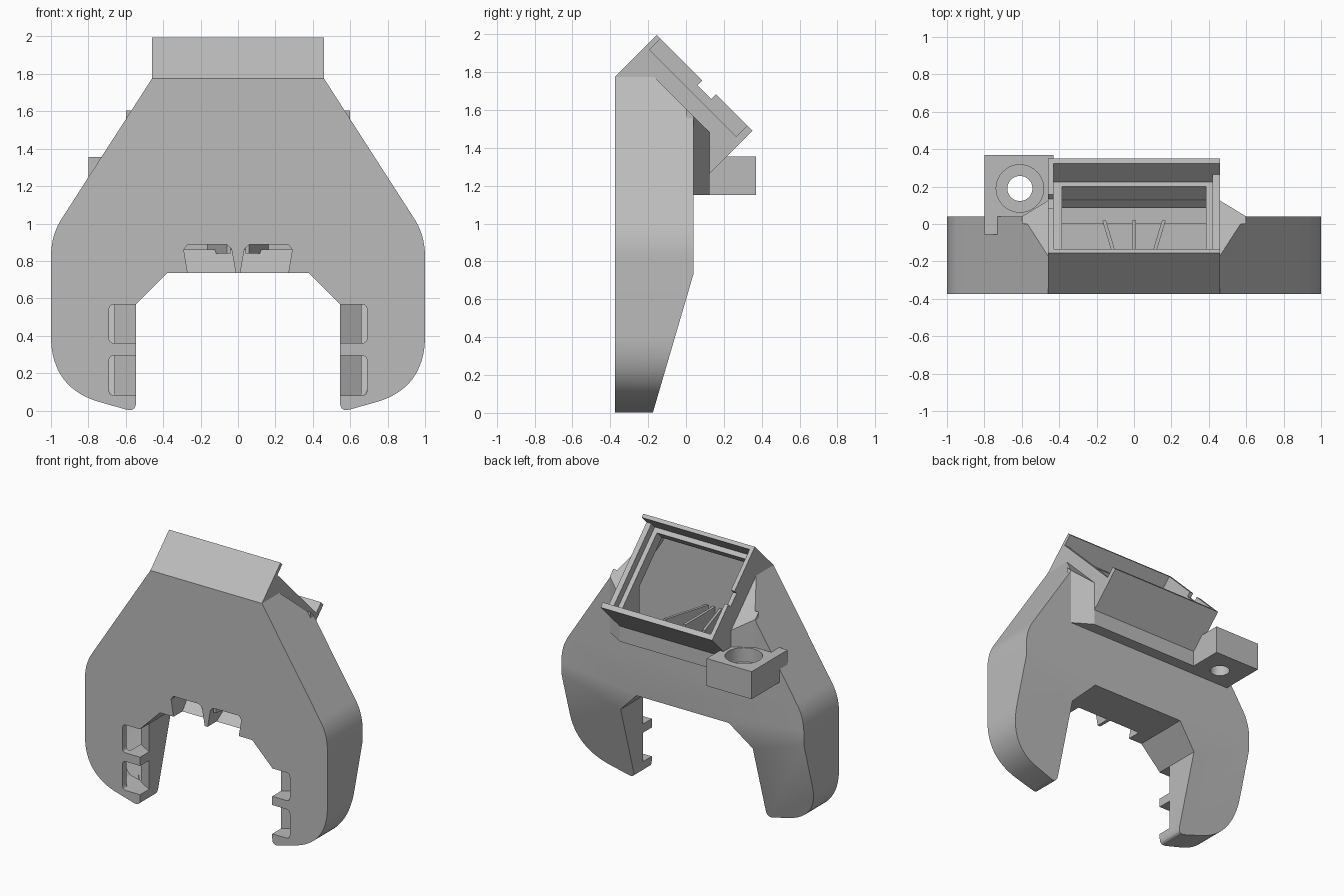
import bpy, bmesh, math
from mathutils import Vector

cube = bpy.data.objects.get("Cube")
if cube:
    bpy.data.objects.remove(cube, do_unlink=True)

grey = bpy.data.materials.new("plain_grey")
grey.use_nodes = True
grey.diffuse_color = (0.5, 0.5, 0.5, 1)
grey.node_tree.nodes["Principled BSDF"].inputs["Base Color"].default_value = (0.5, 0.5, 0.5, 1)


def prism(name, pts, axis, start, end):
    """Extrude a 2D outline along an axis; end may be a function of the outline point."""
    place = {"x": lambda p, t: (t, p[0], p[1]),
             "y": lambda p, t: (p[0], t, p[1]),
             "z": lambda p, t: (p[0], p[1], t)}[axis]
    finish = end if callable(end) else (lambda p: end)
    bm = bmesh.new()
    low = [bm.verts.new(place(p, start)) for p in pts]
    high = [bm.verts.new(place(p, finish(p))) for p in pts]
    bm.faces.new(low)
    bm.faces.new(high)
    for i in range(len(pts)):
        j = (i + 1) % len(pts)
        bm.faces.new((low[i], low[j], high[j], high[i]))
    bmesh.ops.recalc_face_normals(bm, faces=bm.faces)
    mesh = bpy.data.meshes.new(name)
    bm.to_mesh(mesh)
    bm.free()
    mesh.materials.append(grey)
    ob = bpy.data.objects.new(name, mesh)
    bpy.context.collection.objects.link(ob)
    return ob


def combine(target, tool, operation):
    mod = target.modifiers.new("combine", "BOOLEAN")
    mod.operation, mod.solver, mod.object = operation, "EXACT", tool
    bpy.context.view_layer.objects.active = target
    bpy.ops.object.modifier_apply(modifier=mod.name)
    bpy.data.objects.remove(tool, do_unlink=True)


def bezier(a, b, c, n=10):
    a, b, c = Vector(a), Vector(b), Vector(c)
    return [tuple(a * (1 - t) ** 2 + b * 2 * t * (1 - t) + c * t * t)
            for t in (i / n for i in range(n + 1))]


def mirrored(half):
    return half + [(-x, z) for x, z in reversed(half)]


def rect(x0, x1, y0, y1):
    return [(x0, y0), (x1, y0), (x1, y1), (x0, y1)]


def soft_rect(x0, x1, z0, z1, r=0.03):
    corners = [Vector(p) for p in rect(x0, x1, z0, z1)]
    pts = []
    for i, c in enumerate(corners):
        before = (corners[i - 1] - c).normalized() * r
        after = (corners[(i + 1) % 4] - c).normalized() * r
        pts += bezier(c + before, c, c + after, 4)
    return pts


def tilted(s0, s1, c0, c1):
    """Rectangle in the socket's 45 degree frame: s runs downhill, c is height."""
    return [((s + c) / 2, (c - s) / 2) for s, c in rect(s0, s1, c0, c1)]


def circle(x, y, r, n=40):
    return [(x + r * math.cos(2 * math.pi * i / n), y + r * math.sin(2 * math.pi * i / n))
            for i in range(n)]


# Forked body: front outline trimmed by the side outline
outline = ([(0.46, 1.775)] + bezier((0.94, 1.03), (1, 0.94), (1, 0.82))
           + bezier((1, 0.4), (1, 0.11), (0.72, 0.04), 16)
           + bezier((0.6, 0.006), (0.545, -0.01), (0.545, 0.045), 5)
           + [(0.545, 0.57), (0.38, 0.735)])
duct = prism("duct_body", mirrored(outline), "y", -0.375, 0.5)
side = [(-0.6, -0.2), (-0.6, 2.205), (0.04, 1.565), (0.04, 0.735), (-0.234, -0.2)]
combine(duct, prism("side_trim", side, "x", -1.2, 1.2), "INTERSECT")

# Rear swelling under the socket, topped by the 45 degree plane
swelling = prism("rear_swelling", [(-0.6, 0.04), (-0.6, 0), (0.6, 0), (0.6, 0.04),
                                   (0.46, 0.125), (-0.46, 0.125)],
                 "z", 1.15, lambda p: 1.605 - p[1])
combine(duct, swelling, "UNION")

# Tilted fan socket and screw tab
socket = [(-0.375, 1.775), (-0.155, 1.995), (0.35, 1.49), (0.125, 1.265),
          (0.1, 1.2), (-0.05, 1.2), (-0.3, 1.6)]
combine(duct, prism("fan_socket", socket, "x", -0.46, 0.46), "UNION")
combine(duct, prism("screw_tab", rect(-0.8, -0.43, -0.055, 0.37), "z", 1.15, 1.355), "UNION")

# Hollow air chamber
chamber_half = [(0.39, 1.8), (0.425, 1.73), (0.89, 1.01), (0.95, 0.82), (0.95, 0.42),
                (0.88, 0.21), (0.76, 0.1), (0.66, 0.08), (0.66, 0.6), (0.43, 0.86)]
chamber = prism("chamber", mirrored(chamber_half), "y", -0.33, 0.4)
chamber_side = [(-0.5, 0), (-0.5, 2.03), (0, 1.53), (0, 0.745), (-0.217, 0)]
combine(chamber, prism("chamber_trim", chamber_side, "x", -1.2, 1.2), "INTERSECT")
cutters = [chamber]

# Neck, fan pocket with its open side, and wire notch
neck = [(-0.3, 1.7), (-0.27, 1.8), (0.14, 1.39), (0.085, 1.335), (0.085, 1.19), (-0.1, 1.19)]
cutters += [
    prism("neck", neck, "x", -0.385, 0.385),
    prism("opening", tilted(-2.06, -1.245, 1.5, 1.7), "x", -0.385, 0.385),
    prism("pocket", tilted(-2.11, -1.195, 1.645, 2), "x", -0.43, 0.42),
    prism("pocket_side", tilted(-2.11, -1.195, 1.725, 2), "x", 0.3, 0.6),
    prism("wire_notch", tilted(-1.67, -1.525, 1.79, 2), "x", -0.6, -0.4),
    prism("screw_hole", circle(-0.61, 0.19, 0.067), "z", 1, 1.5),
    prism("screw_recess", circle(-0.61, 0.19, 0.127), "z", 1.25, 1.5),
]

# Air outlets with slanted backs
for sign in (-1, 1):
    for z0, z1 in ((0.08, 0.295), (0.36, 0.568)):
        shape = [(sign * x, z) for x, z in soft_rect(0.48, 0.69, z0, z1)]
        cutters.append(prism("side_outlet", shape, "y", -0.5,
                             lambda p: -0.27 + (abs(p[0]) - 0.545) * 0.6))
    shape = [(sign * x, z) for x, z in
             [(0.002, 0.68), (0.26, 0.68), (0.29, 0.86), (0.27, 0.887), (0.06, 0.887), (0.035, 0.865)]]
    cutters.append(prism("centre_outlet", shape, "y", -0.5,
                         lambda p: -0.27 + (p[1] - 0.735) * 1.1))
for cutter in cutters:
    combine(duct, cutter, "DIFFERENCE")

# Guide vanes inside the chamber
prism("centre_vane", rect(-0.01, 0.01, -0.35, 0.02), "z", 0.84, 1.36)
for sign, label in ((1, "left"), (-1, "right")):
    foot = [(0.04, -0.345), (0.06, -0.345), (0.17, 0.02), (0.15, 0.02)]
    prism(label + "_vane", [(sign * x, y) for x, y in foot], "z", 0.84, 1.36)

# Smooth the rounded flanks, keep the edges crisp
bpy.ops.object.select_all(action="DESELECT")
duct.select_set(True)
bpy.context.view_layer.objects.active = duct
bpy.ops.object.shade_smooth_by_angle(angle=math.radians(25))
